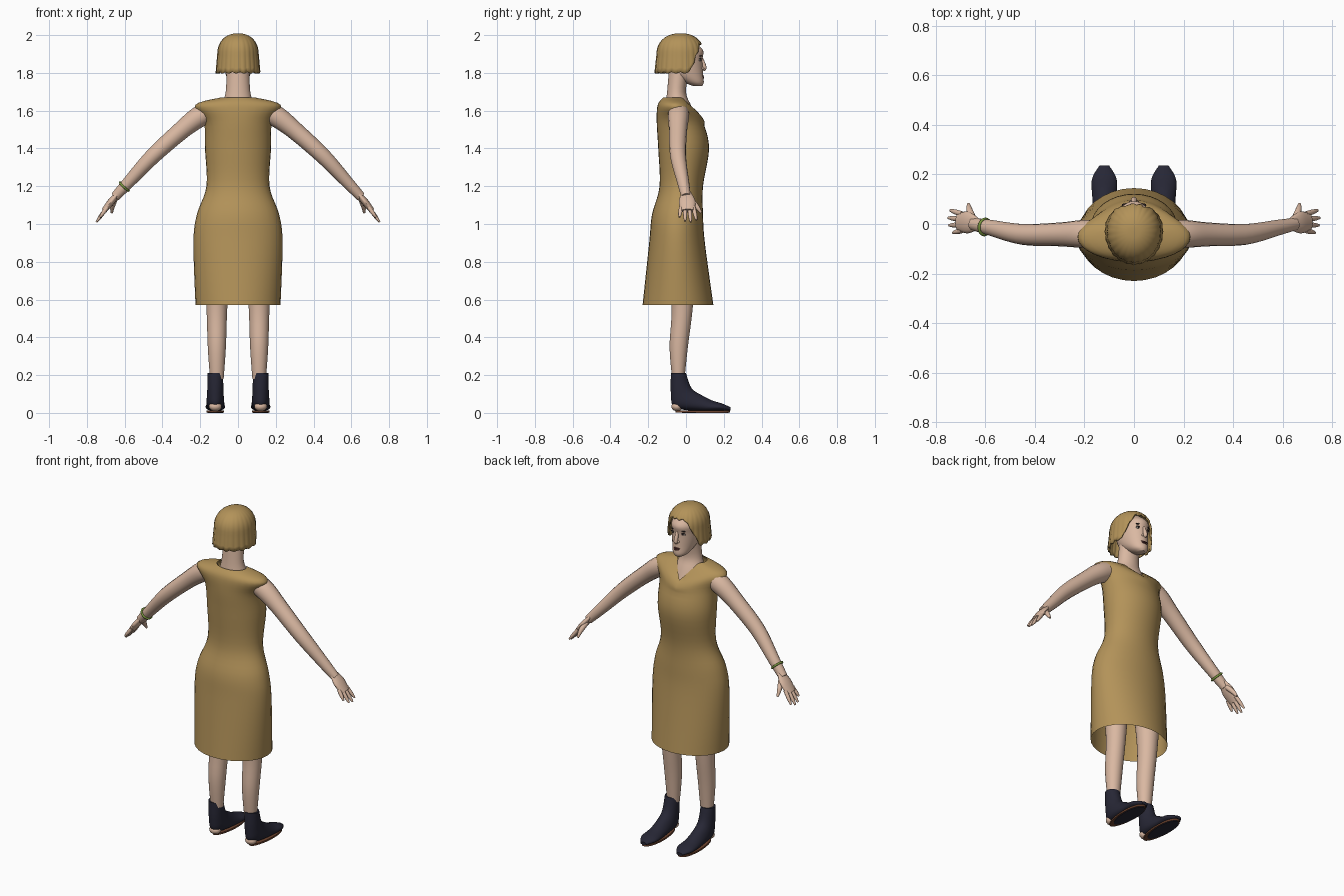
import bpy, bmesh, math
from mathutils import Vector

cube = bpy.data.objects.get("Cube")
if cube:
    bpy.data.objects.remove(cube, do_unlink=True)


def material(name, red, green, blue):
    mat = bpy.data.materials.new(name)
    mat.use_nodes = True
    color = (red, green, blue, 1)
    mat.diffuse_color = color
    mat.node_tree.nodes["Principled BSDF"].inputs["Base Color"].default_value = color
    return mat


GOLD = material("golden cloth and hair", .45, .29, .1)
SKIN = material("skin", .7, .48, .36)
NAVY = material("navy boot", .02, .02, .036)
BROWN = material("brown sole", .16, .06, .03)
GREEN = material("green bracelet", .2, .32, .05)
DARK = material("dark lashes", .03, .02, .02)
LIPS = material("dark lips", .1, .03, .03)
WHITE = material("eye white", .6, .55, .5)


def finish(name, bm, mat):
    bmesh.ops.recalc_face_normals(bm, faces=bm.faces)
    mesh = bpy.data.meshes.new(name)
    bm.to_mesh(mesh)
    bm.free()
    mesh.shade_smooth()
    mesh.set_sharp_from_angle(angle=math.radians(50))
    mesh.materials.append(mat)
    ob = bpy.data.objects.new(name, mesh)
    bpy.context.collection.objects.link(ob)
    return ob


def smooth(keys, steps=5):
    """Pass a smooth curve through a few key tuples."""
    keys = [Vector(key) for key in keys]
    out = []
    for a, b, c, d in zip(keys[:1] + keys, keys, keys[1:], keys[2:] + keys[-1:]):
        for i in range(steps):
            t = i / steps
            bend = (a * 2 - b * 5 + c * 4 - d) * t * t
            twist = (b * 3 - a - c * 3 + d) * t ** 3
            out.append(b + ((c - a) * t + bend + twist) / 2)
    return out + keys[-1:]


def loft(name, rings, mat, caps=(0, -1)):
    """Skin a list of equal-length point rings, closing the listed ends."""
    bm = bmesh.new()
    rows = [[bm.verts.new(point) for point in ring] for ring in rings]
    count = len(rows[0])
    for low, high in zip(rows, rows[1:]):
        for i in range(count):
            j = (i + 1) % count
            bm.faces.new((low[i], low[j], high[j], high[i]))
    for end in caps:
        bm.faces.new(rows[end])
    return finish(name, bm, mat)


def turn(count):
    return [math.tau * i / count for i in range(count)]


def section(back, front, width, center=0, dip=0):
    """Ellipse from a back (y, z) to a front (y, z), lowered at the front by dip."""
    points = []
    for a in turn(32):
        y, z = Vector(back).lerp(Vector(front), (1 + math.cos(a)) / 2)
        drop = dip * max(0, 1 - min(a, math.tau - a) / .85)
        points.append((center + width * math.sin(a), y + .7 * drop, z - drop))
    return points


def body(name, keys, mat, center=0):
    """Level sections given as height, back, front, half width."""
    rings = [section((b, z), (f, z), w, center) for z, b, f, w in smooth(keys)]
    return loft(name, rings, mat)


def tube(name, keys, mat, flat=1, side=1):
    """Round limb through keys of x, y, z, radius; flat thins it."""
    keys = smooth(keys)
    path = [Vector((side * x, y, z)) for x, y, z, r in keys]
    rings = []
    for i, p in enumerate(path):
        along = (path[min(i + 1, len(path) - 1)] - path[max(i - 1, 0)]).normalized()
        u = (Vector((0, 1, 0)) - along * along.y).normalized()
        v = along.cross(u) * flat
        r = keys[i][-1]
        rings.append([p + r * (u * math.cos(a) + v * math.sin(a)) for a in turn(16)])
    return loft(name, rings, mat)


def blob(name, location, size, mat, tilt=0):
    bm = bmesh.new()
    bmesh.ops.create_uvsphere(bm, u_segments=16, v_segments=10, radius=1)
    ob = finish(name, bm, mat)
    ob.location, ob.scale, ob.rotation_euler = location, size, (0, tilt, 0)


# Dress: open hem up to a neckline that dips to a V in front
dress = smooth([(.57, -.23, .145, .225), (.9, -.195, .1, .236), (1.05, -.18, .09, .218),
                (1.2, -.14, .09, .167), (1.4, -.147, .122, .175), (1.54, -.155, .09, .18),
                (1.63, -.15, .04, .226), (1.67, -.12, 0, .09)])
loft("dress", [section((b, z), (f, z), w, dip=max(0, z - 1.52) * .6)
               for z, b, f, w in dress], GOLD, caps=())

# Neck with upper chest, and head
body("neck", [(1.5, -.12, .08, .1), (1.62, -.11, .03, .085),
              (1.7, -.1, 0, .065), (1.82, -.09, .02, .06)], SKIN)
body("head", [(1.73, .04, .085, .02), (1.75, -.01, .094, .046), (1.8, -.09, .09, .067),
              (1.87, -.12, .087, .077), (1.92, -.12, .09, .075), (1.97, -.08, .04, .045)], SKIN)

# Face
tube("nose", [(0, .08, 1.885, .007), (0, .097, 1.83, .012), (0, .09, 1.815, .008)], SKIN)
blob("upper_lip", (0, .087, 1.783), (.022, .009, .005), LIPS)
blob("lower_lip", (0, .087, 1.774), (.018, .009, .005), LIPS)
for side, s in (("left", 1), ("right", -1)):
    x = s * .032
    blob(side + "_nostril", (x / 3, .088, 1.824), (.007, .009, .007), SKIN)
    blob(side + "_eye", (x, .072, 1.868), (.014, .008, .006), WHITE)
    blob(side + "_iris", (x, .078, 1.868), (.006, .004, .005), DARK)
    blob(side + "_lashes", (x, .075, 1.875), (.016, .008, .003), DARK, s * .1)
    blob(side + "_brow", (x, .076, 1.89), (.018, .008, .003), DARK, s * .1)

# Ribbed bob haircut, open around the face
rows = []
steps = 14
for k in range(1, steps + 1):
    down = k / steps
    row = []
    for a in turn(96):
        away = min(a, math.tau - a)
        opening = min(1, max(0, (away - .45) / .75))
        edge = 1.95 - .15 * opening ** 1.3 + .004 * math.sin(17 * a)
        depth = (2 - edge) * down ** 1.8
        radius = (1 - (1 - min(1, depth * 10)) ** 2.2) ** .45
        radius *= .92 + .08 * min(1, max(0, depth * 10 - 1))
        radius *= 1 + .018 * math.cos(24 * a) * down
        row.append((.107 * radius * math.sin(a), .125 * radius * math.cos(a) - .03, 2 - depth))
    rows.append(row)
hair = loft("hair", rows, GOLD, caps=(0,))
thick = hair.modifiers.new("Thickness", "SOLIDIFY")
thick.thickness, thick.offset = .01, -1


def plate(name, center, width, start, end, low, high, mat):
    """Flat shoe-shaped slab, a little wider toward the toe."""
    middle, half = (start + end) / 2, (end - start) / 2
    loft(name, [[(center + width * math.sin(a) * (.9 + .1 * math.cos(a)),
                  middle + half * math.cos(a), z) for a in turn(32)]
                for z in (low, high)], mat)


for side, s in (("left", 1), ("right", -1)):
    # Arm and hand
    tube(side + "_arm", [(.14, -.04, 1.6, .055), (.21, -.04, 1.565, .056),
                         (.3, -.042, 1.495, .048), (.45, -.042, 1.36, .042),
                         (.58, -.015, 1.22, .032), (.65, 0, 1.145, .025)], SKIN, side=s)
    tube(side + "_palm", [(.63, 0, 1.17, .024), (.67, .006, 1.12, .044),
                          (.71, .008, 1.07, .035)], SKIN, .42, s)
    tube(side + "_thumb", [(.65, .02, 1.135, .015), (.664, .055, 1.095, .013),
                           (.668, .08, 1.06, .006)], SKIN, side=s)
    for i, finger in enumerate(("index", "middle", "ring", "little")):
        short = (i - 1.2) ** 2
        root = Vector((.693, .04 - .022 * i, 1.088, .011))
        tip = Vector((.75 - .006 * short, .055 - .03 * i, 1.01 + .008 * short, .005))
        knuckle = root.lerp(tip, .6)
        knuckle.w = .01
        tube(f"{side}_{finger}_finger", [root, knuckle, tip], SKIN, side=s)

    # Leg
    body(side + "_leg", [(.9, -.11, .06, .08), (.57, -.077, .037, .056),
                         (.35, -.087, .01, .048), (.18, -.073, -.008, .036)], SKIN, s * .112)

    # Boot: sections tilting from the shaft round to the toe
    boot = smooth([(-.08, .21, 0, .21, .041), (-.08, .1, .03, .13, .043),
                   (-.06, .03, .09, .09, .047), (.06, .01, .14, .065, .048),
                   (.17, .01, .19, .05, .05), (.235, .012, .236, .03, .02)])
    loft(side + "_boot", [section(k[:2], k[2:4], k[4], s * .12) for k in boot], NAVY)
    blob(side + "_heel", (s * .12, -.047, .034), (.034, .03, .025), SKIN)

    # Sole: brown welt with a dark tread beneath
    plate(side + "_welt", s * .121, .052, -.055, .232, .003, .013, BROWN)
    plate(side + "_tread", s * .121, .046, -.02, .225, 0, .004, NAVY)

# Bracelet on one wrist
bpy.ops.mesh.primitive_torus_add(major_radius=.032, minor_radius=.006,
                                 major_segments=32, minor_segments=8)
bracelet = bpy.context.object
bracelet.name = "bracelet"
bracelet.location = (-.602, -.012, 1.198)
bracelet.rotation_euler = Vector((-.7, .1, -.75)).to_track_quat("Z", "Y").to_euler()
bracelet.data.materials.append(GREEN)
bpy.ops.object.shade_smooth()
